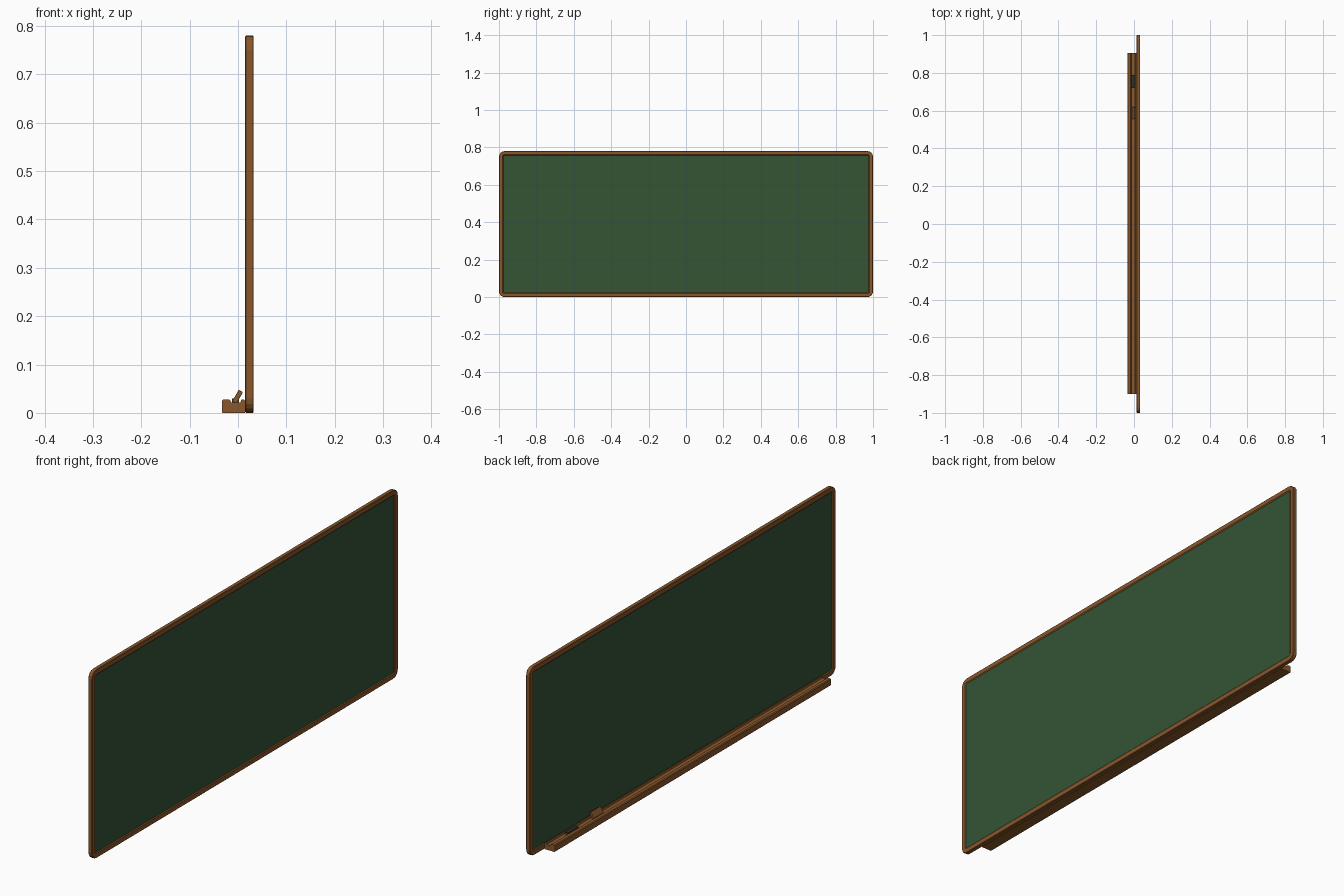
import bpy, bmesh, math
from mathutils import Matrix, Vector

if "Cube" in bpy.data.objects:
    bpy.data.objects.remove(bpy.data.objects["Cube"])


def material(name, rgb):
    m = bpy.data.materials.new(name)
    m.diffuse_color = (*rgb, 1)
    m.use_nodes = True
    m.node_tree.nodes["Principled BSDF"].inputs["Base Color"].default_value = m.diffuse_color
    return m


WOOD = material("brown wood", (0.25, 0.095, 0.024))
GREEN = material("board green", (0.035, 0.09, 0.036))
FELT = material("dark felt", (0.02, 0.035, 0.028))


def finish(bm, name, mat):
    bmesh.ops.recalc_face_normals(bm, faces=bm.faces[:])
    me = bpy.data.meshes.new(name)
    bm.to_mesh(me)
    bm.free()
    me.materials.append(mat)
    ob = bpy.data.objects.new(name, me)
    bpy.context.collection.objects.link(ob)
    return ob


def box(name, lo, hi, mat, bevel=0.0, matrix=None):
    bm = bmesh.new()
    bmesh.ops.create_cube(bm, size=1)
    lo, hi = Vector(lo), Vector(hi)
    for v in bm.verts:
        v.co = (lo + hi) / 2 + Vector(a * b for a, b in zip(v.co, hi - lo))
    if bevel:
        bmesh.ops.bevel(bm, geom=bm.edges[:], offset=bevel, segments=2,
                        profile=0.5, affect='EDGES')
    if matrix:
        bm.transform(matrix)
    return finish(bm, name, mat)


# Frame: a bevelled section carried round a rounded rectangle
HY, Z0, Z1, RADIUS, SEG = 1.0, 0.0, 0.78, 0.03, 4


def ring(bm, inset, x):
    r = max(RADIUS - inset * 1.2, 0.003)
    y, lo, hi = HY - inset, Z0 + inset, Z1 - inset
    centres = [(y - r, hi - r), (-y + r, hi - r), (-y + r, lo + r), (y - r, lo + r)]
    verts = []
    for q, (cy, cz) in enumerate(centres):
        for i in range(SEG + 1):
            a = math.pi / 2 * (q + i / SEG)
            verts.append(bm.verts.new((x, cy + r * math.cos(a), cz + r * math.sin(a))))
    return verts


XA, XB = 0.0145, 0.0325
section = [(0.0, XA + 0.002), (0.002, XA), (0.019, XA), (0.023, XA + 0.003),
           (0.023, XB - 0.003), (0.019, XB), (0.002, XB), (0.0, XB - 0.002)]
bm = bmesh.new()
rings = [ring(bm, i, x) for i, x in section]
for a, b in zip(rings, rings[1:] + rings[:1]):
    for k in range(len(a)):
        j = (k + 1) % len(a)
        bm.faces.new((a[k], a[j], b[j], b[k]))
finish(bm, "frame", WOOD)

# Writing panel, slightly recessed on both sides
box("writing_panel", (XA + 0.003, -0.98, 0.02), (XB - 0.003, 0.98, 0.76), GREEN)

# Ledge: grooved section extruded along y
profile = [(-0.0335, 0.002), (-0.0315, 0), (0.0148, 0), (0.0148, 0.024),
           (0.012, 0.028), (0.007, 0.028), (0.005, 0.021), (-0.0135, 0.021),
           (-0.0155, 0.025), (-0.018, 0.028), (-0.0305, 0.028), (-0.0335, 0.025)]
bm = bmesh.new()
ends = [[bm.verts.new((x, y, z)) for x, z in profile] for y in (-0.9, 0.905)]
for k in range(len(profile)):
    j = (k + 1) % len(profile)
    bm.faces.new((ends[0][k], ends[0][j], ends[1][j], ends[1][k]))
for e in ends:
    bm.faces.new(e)
finish(bm, "chalk_ledge", WOOD)


# Erasers: wooden back with a felt pad
def eraser(name, y0, y1, matrix):
    box(name + "_back", (-0.0075, y0, 0.0), (0.0075, y1, 0.006), WOOD, 0.001, matrix)
    box(name + "_felt", (-0.007, y0 + 0.001, 0.005), (0.007, y1 - 0.001, 0.010),
        FELT, 0.0, matrix)


eraser("flat_eraser", 0.72, 0.79, Matrix.Translation((-0.005, 0, 0.0195)))
lean = Matrix.Translation((-0.0008, 0, 0.0335)) @ Matrix.Rotation(math.radians(-60), 4, 'Y')
box("leaning_eraser", (-0.0135, 0.555, -0.005), (0.0135, 0.62, 0.005), WOOD, 0.001, lean)
